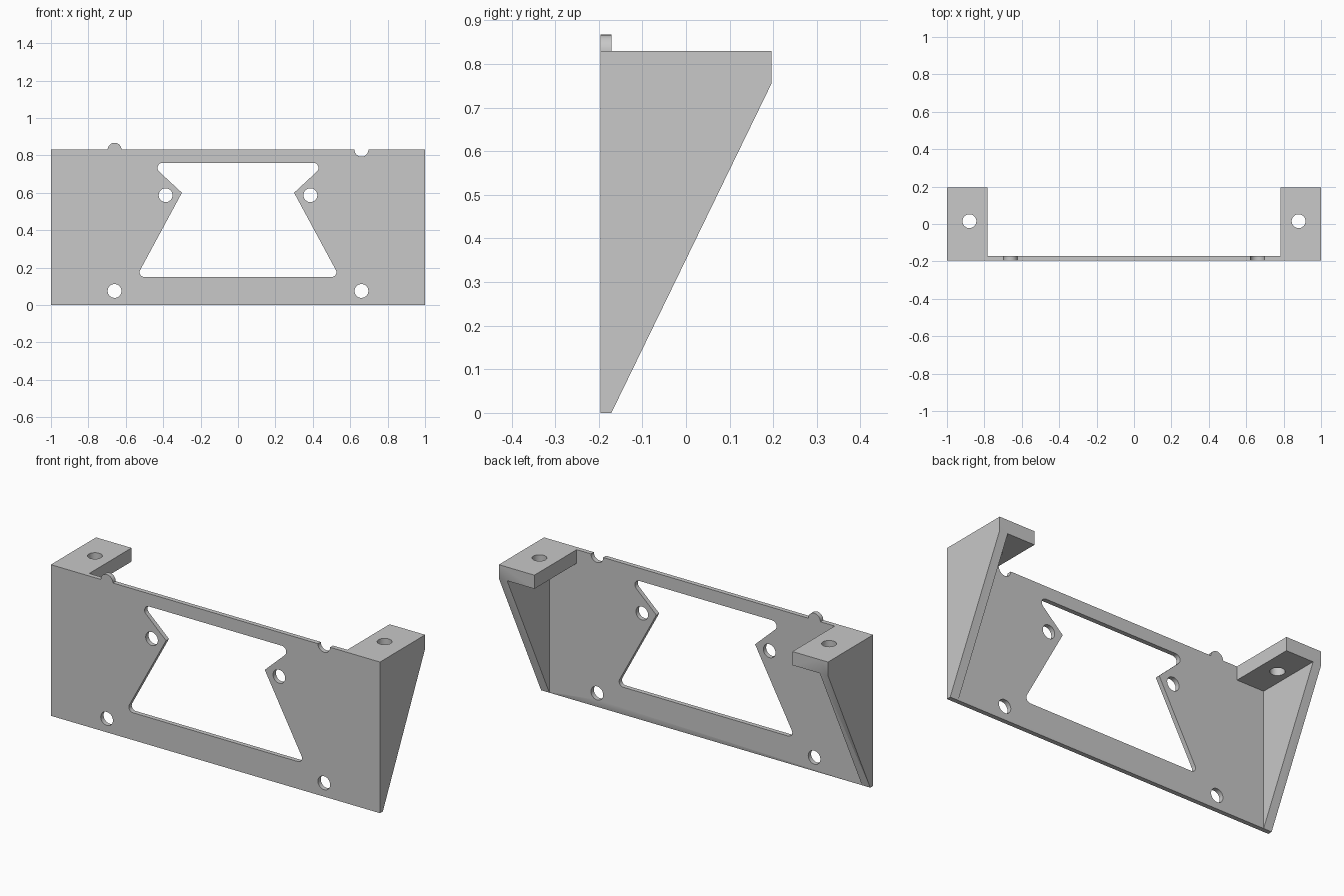
import bpy, bmesh, math
from mathutils import Vector

cube = bpy.data.objects.get("Cube")
if cube:
    bpy.data.objects.remove(cube, do_unlink=True)

FRONT, BACK, INNER = -0.196, 0.196, -0.171   # INNER is the rear face of the plate
TOP, LEDGE, R = 0.83, 0.755, 0.037
WALL, EAR = 0.05, 0.216

grey = bpy.data.materials.new("light grey")
grey.use_nodes = True
colour = (0.578, 0.578, 0.578, 1)
grey.diffuse_color = colour
grey.node_tree.nodes["Principled BSDF"].inputs["Base Color"].default_value = colour


def arc(cx, cy, r, start, end, n=24):
    return [(cx + r * math.cos(start + (end - start) * i / n),
             cy + r * math.sin(start + (end - start) * i / n)) for i in range(n + 1)]


def circle(cx, cy, r=R):
    return arc(cx, cy, r, 0, 2 * math.pi, 40)[:-1]


def fillet(points, radii, n=8):
    """Round the corners of a polygon with tangent arcs."""
    out = []
    for i, r in enumerate(radii):
        p = Vector(points[i])
        if r == 0:
            out.append(tuple(p))
            continue
        a = (Vector(points[i - 1]) - p).normalized()
        b = (Vector(points[(i + 1) % len(points)]) - p).normalized()
        half = math.acos(a.dot(b)) / 2
        centre = p + (a + b).normalized() * (r / math.sin(half))
        u = p + a * (r / math.tan(half)) - centre
        v = p + b * (r / math.tan(half)) - centre
        start = math.atan2(u.y, u.x)
        sweep = math.atan2(u.x * v.y - u.y * v.x, u.dot(v))
        out += arc(centre.x, centre.y, r, start, start + sweep, n)
    return out


def prism(name, loops, place, depth):
    """Fill the first loop, leave the others as holes, and extrude by depth."""
    curve = bpy.data.curves.new(name, "CURVE")
    curve.dimensions, curve.fill_mode = "2D", "BOTH"
    for loop in loops:
        spline = curve.splines.new("POLY")
        spline.points.add(len(loop) - 1)
        for point, (x, y) in zip(spline.points, loop):
            point.co = (x, y, 0, 1)
        spline.use_cyclic_u = True
    temp = bpy.data.objects.new(name, curve)
    bpy.context.collection.objects.link(temp)
    bpy.context.view_layer.update()
    flat = bpy.data.meshes.new_from_object(temp.evaluated_get(
        bpy.context.evaluated_depsgraph_get()))
    bpy.data.objects.remove(temp, do_unlink=True)
    bm = bmesh.new()
    bm.from_mesh(flat)
    bmesh.ops.remove_doubles(bm, verts=bm.verts, dist=1e-5)
    for v in bm.verts:
        v.co = place(v.co.x, v.co.y)
    geom = bmesh.ops.extrude_face_region(bm, geom=bm.faces[:])["geom"]
    bmesh.ops.translate(bm, vec=depth,
                        verts=[g for g in geom if isinstance(g, bmesh.types.BMVert)])
    bmesh.ops.recalc_face_normals(bm, faces=bm.faces)
    mesh = bpy.data.meshes.new(name)
    bm.to_mesh(mesh)
    bm.free()
    mesh.materials.append(grey)
    obj = bpy.data.objects.new(name, mesh)
    bpy.context.collection.objects.link(obj)
    return obj


# Front plate: outline with one locating bump and one matching notch
outline = [(-1, 0), (1, 0), (1, TOP)]
outline += arc(0.66, TOP, R, 0, -math.pi)
outline += arc(-0.66, TOP, R, 0, math.pi)
outline += [(-1, TOP)]

# Waisted window with rounded outer corners
right = [(0.543, 0.15), (0.30, 0.60), (0.472, 0.76)]
window = fillet(right + [(-x, z) for x, z in reversed(right)],
                [0.025, 0, 0.027, 0.027, 0, 0.025])

holes = [circle(s * x, z) for s in (-1, 1) for x, z in ((0.66, 0.075), (0.387, 0.587))]
bracket = prism("mounting_bracket", [outline, window] + holes,
                lambda x, z: (x, FRONT, z), (0, INNER - FRONT, 0))

# Tapered side walls and drilled mounting ears
parts = []
side = [(FRONT, 0), (INNER, 0), (BACK, LEDGE), (BACK, TOP), (FRONT, TOP)]
for name, s in (("left", 1), ("right", -1)):
    parts.append(prism(name + "_side_wall", [side],
                       lambda y, z: (s, y, z), (-s * WALL, 0, 0)))
    x0, root = s * (1 - EAR), (FRONT + INNER) / 2
    ear = [(x0, root), (s, root), (s, BACK), (x0, BACK)]
    parts.append(prism(name + "_mounting_ear", [ear, circle(s * 0.88, 0.015)],
                       lambda x, y: (x, y, TOP), (0, 0, LEDGE - TOP)))

# Weld the walls and ears to the plate as one solid
for part in parts:
    weld = bracket.modifiers.new(part.name, "BOOLEAN")
    weld.operation, weld.solver, weld.object = "UNION", "EXACT", part
bpy.context.view_layer.update()
bracket.data = bpy.data.meshes.new_from_object(bracket.evaluated_get(
    bpy.context.evaluated_depsgraph_get()))
bracket.modifiers.clear()
for part in parts:
    bpy.data.objects.remove(part, do_unlink=True)

# Smooth the round bores while keeping the edges crisp
bpy.ops.object.select_all(action="DESELECT")
bracket.select_set(True)
bpy.context.view_layer.objects.active = bracket
bpy.ops.object.shade_smooth_by_angle(angle=math.radians(30))
